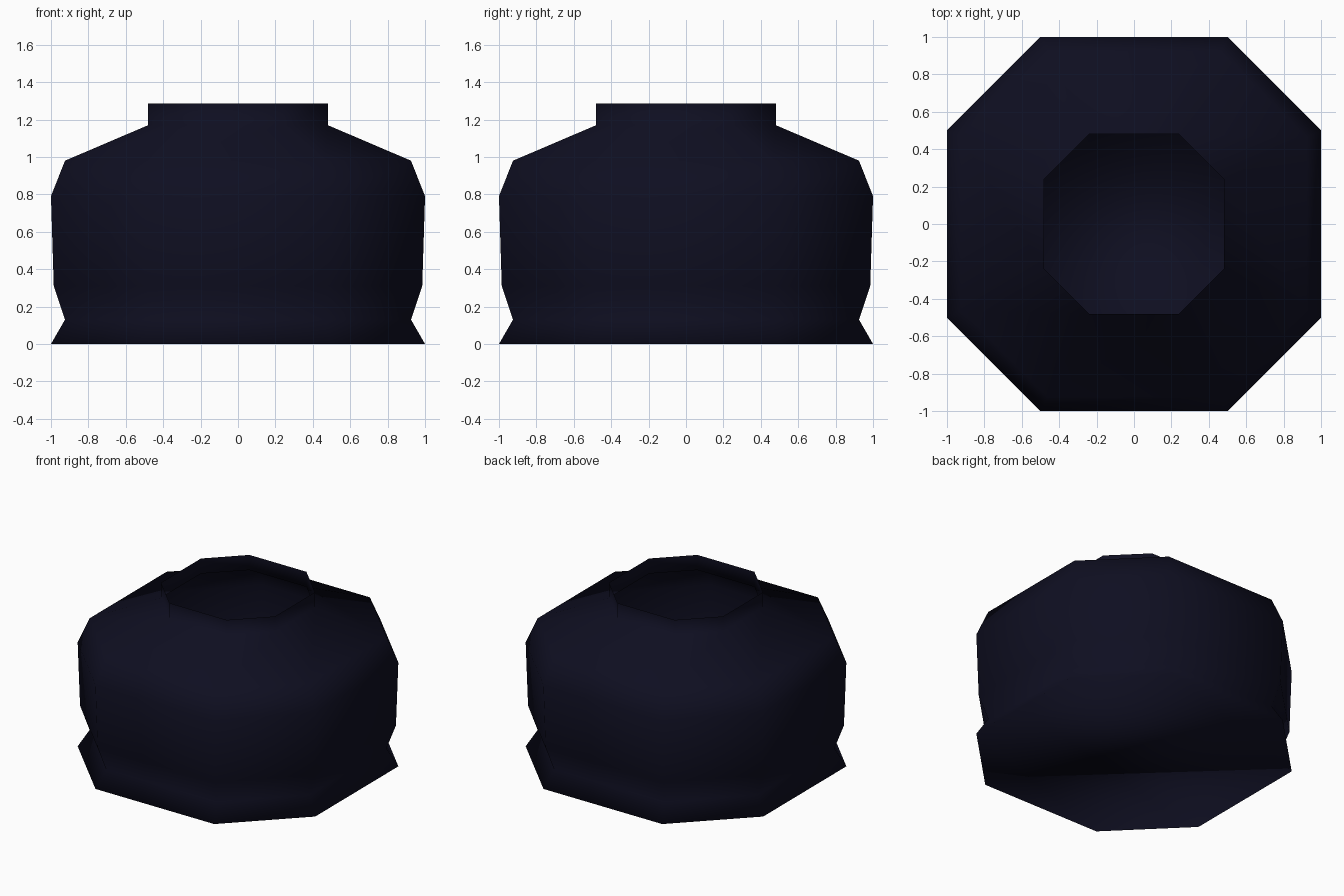
import bpy, bmesh

if "Cube" in bpy.data.objects:
    bpy.data.objects.remove(bpy.data.objects["Cube"])

# Single dark glassy colour
mat = bpy.data.materials.new("dark navy")
mat.diffuse_color = (0.0045, 0.0045, 0.015, 1)
mat.use_nodes = True
mat.node_tree.nodes["Principled BSDF"].inputs["Base Color"].default_value = mat.diffuse_color

# Chamfered-square section, swept through (radius, height) rings
SECTION = [(-.5, -1), (.5, -1), (1, -.5), (1, .5), (.5, 1), (-.5, 1), (-1, .5), (-1, -.5)]
PROFILE = [(1, 0), (.925, .13), (.985, .31), (1, .79), (.925, .98), (.48, 1.17), (.48, 1.285)]

# Open-topped pot shell with a closed base
bm = bmesh.new()
rings = [[bm.verts.new((x * r, y * r, z)) for x, y in SECTION] for r, z in PROFILE]
for low, high in zip(rings, rings[1:]):
    for i in range(8):
        j = (i + 1) % 8
        bm.faces.new((low[i], low[j], high[j], high[i]))
bm.faces.new(rings[0][::-1])
for f in bm.faces:
    f.smooth = True
mesh = bpy.data.meshes.new("pot_body")
bm.to_mesh(mesh)
bm.free()
mesh.materials.append(mat)
pot = bpy.data.objects.new("pot_body", mesh)
bpy.context.collection.objects.link(pot)
